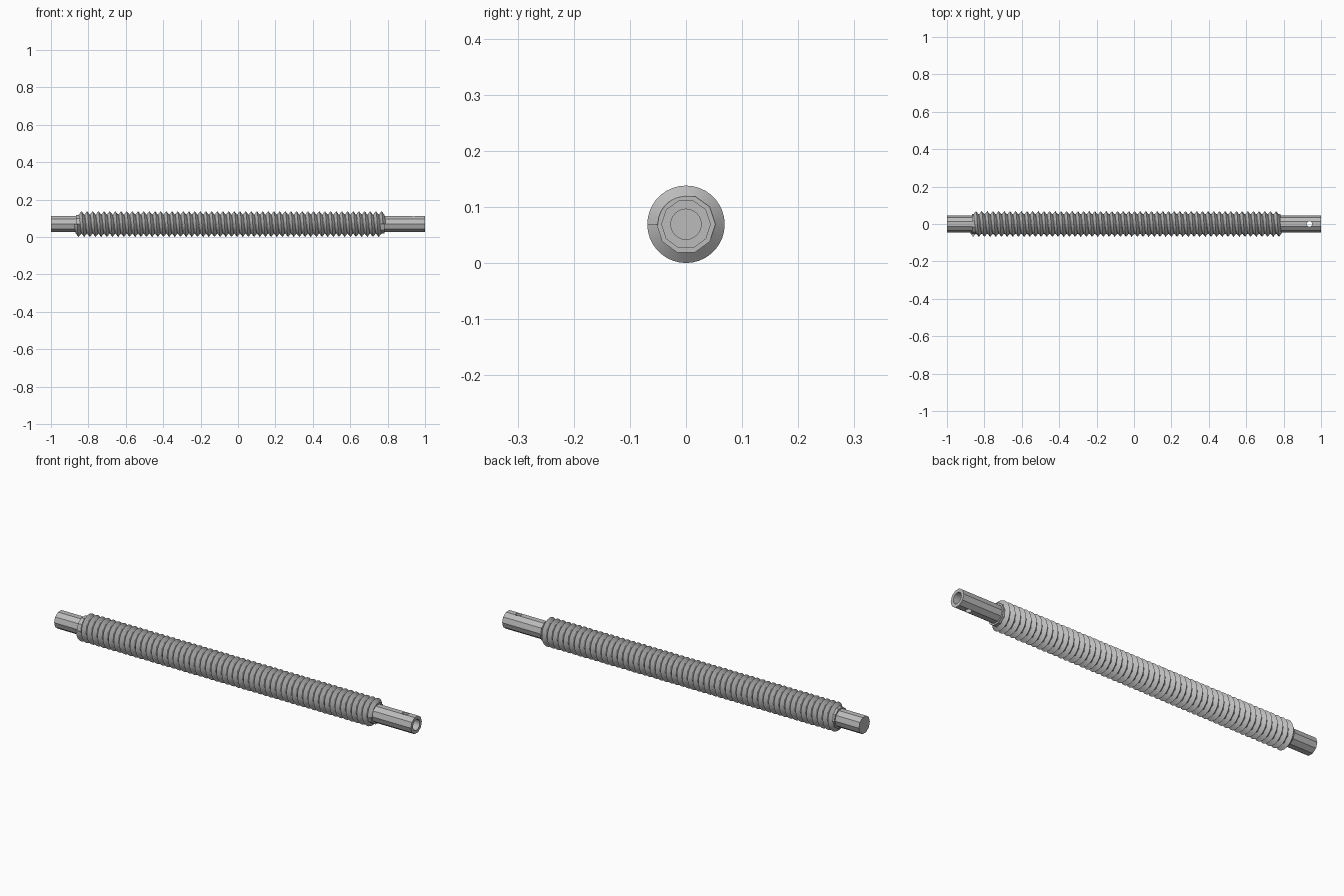
import bpy, bmesh, math
from mathutils import Matrix

cube = bpy.data.objects.get("Cube")
if cube:
    bpy.data.objects.remove(cube, do_unlink=True)

AXIS_Z = 0.069
THREAD_START, THREAD_END = -0.875, 0.79
TURNS = 54
STEPS = 36          # segments per turn
CREST = 0.069
ROOT = 0.05

steel = bpy.data.materials.new("steel grey")
steel.use_nodes = True
GREY = (0.5, 0.5, 0.5, 1)
steel.diffuse_color = GREY
steel.node_tree.nodes["Principled BSDF"].inputs["Base Color"].default_value = GREY


def add_object(name, bm):
    bmesh.ops.recalc_face_normals(bm, faces=bm.faces)
    mesh = bpy.data.meshes.new(name)
    bm.to_mesh(mesh)
    bm.free()
    mesh.materials.append(steel)
    obj = bpy.data.objects.new(name, mesh)
    bpy.context.collection.objects.link(obj)
    return obj


def activate(obj):
    bpy.ops.object.select_all(action='DESELECT')
    obj.select_set(True)
    bpy.context.view_layer.objects.active = obj


def rod(name, x0, x1, radius, sides):
    """Cylinder lying along x."""
    bm = bmesh.new()
    place = Matrix.Translation(((x0 + x1) / 2, 0, AXIS_Z)) @ Matrix.Rotation(math.pi / 2, 4, 'Y')
    # a corner sits on each side, so the top stays flat
    place = place @ Matrix.Rotation(math.pi / 2, 4, 'Z')
    bmesh.ops.create_cone(bm, cap_ends=True, segments=sides, radius1=radius,
                          radius2=radius, depth=x1 - x0, matrix=place)
    # put a corner exactly on the y axis
    corner = max(bm.verts, key=lambda v: v.co.y)
    turn = math.atan2(corner.co.z - AXIS_Z, corner.co.y)
    bmesh.ops.rotate(bm, verts=bm.verts, cent=(0, 0, AXIS_Z),
                     matrix=Matrix.Rotation(-turn, 3, 'X'))
    return add_object(name, bm)


def cut(target, cutter):
    mod = target.modifiers.new("cut", 'BOOLEAN')
    mod.operation = 'DIFFERENCE'
    mod.solver = 'EXACT'
    mod.object = cutter
    activate(target)
    bpy.ops.object.modifier_apply(modifier=mod.name)
    bpy.data.objects.remove(cutter, do_unlink=True)


# Shaft with a socket in one end and a pin hole across it
shaft = rod("shaft", -1, 1, 0.0442, 10)
cut(shaft, rod("socket_cutter", 0.84, 1.05, 0.027, 24))
bm = bmesh.new()
bmesh.ops.create_cone(bm, cap_ends=True, segments=16, radius1=0.015, radius2=0.015,
                      depth=0.3, matrix=Matrix.Translation((0.938, 0, AXIS_Z)))
cut(shaft, add_object("pin_hole_cutter", bm))

# Thicker core under the thread
core = rod("threaded_core", THREAD_START + 0.008, THREAD_END - 0.008, 0.0525, 10)

# Helical V-shaped thread
pitch = (THREAD_END - THREAD_START) / (TURNS + 1)
half = pitch * 0.49
bm = bmesh.new()
rings = []
for i in range(TURNS * STEPS + 1):
    turn = i / STEPS
    angle = math.pi + turn * math.tau
    x = THREAD_START + pitch * (0.5 + turn)
    section = ((x - half, ROOT), (x, CREST), (x + half, ROOT))
    rings.append([bm.verts.new((px, r * math.cos(angle), AXIS_Z + r * math.sin(angle)))
                  for px, r in section])
for a, b in zip(rings, rings[1:]):
    for k in range(3):
        n = (k + 1) % 3
        bm.faces.new((a[k], a[n], b[n], b[k]))
bm.faces.new(rings[0])
bm.faces.new(rings[-1])
thread = add_object("screw_thread", bm)

for obj in (shaft, core, thread):
    activate(obj)
    bpy.ops.object.shade_smooth_by_angle(angle=math.radians(30))
